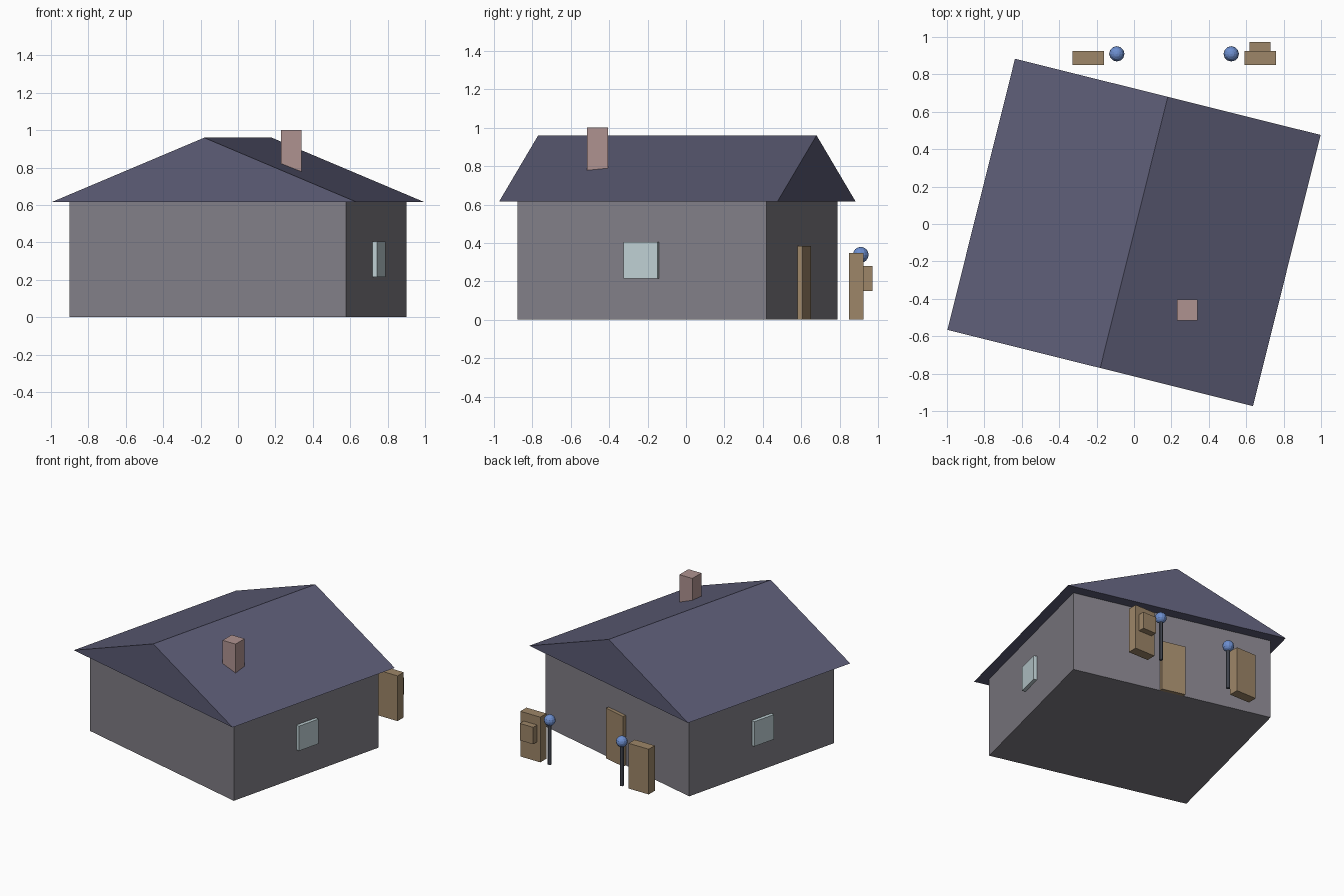
import bpy
import bmesh
import math
from mathutils import Matrix, Vector

cube = bpy.data.objects.get("Cube")
if cube:
    bpy.data.objects.remove(cube, do_unlink=True)


def material(name, rgb):
    mat = bpy.data.materials.new(name)
    mat.use_nodes = True
    colour = (*rgb, 1)
    mat.diffuse_color = colour
    mat.node_tree.nodes["Principled BSDF"].inputs["Base Color"].default_value = colour
    return mat


WALL = material("grey plaster", (0.22, 0.21, 0.24))
ROOF = material("slate purple", (0.107, 0.107, 0.181))
BRICK = material("dusty pink brick", (0.43, 0.29, 0.28))
GLASS = material("pale glass", (0.51, 0.62, 0.65))
WOOD = material("tan wood", (0.34, 0.24, 0.14))
BLUE = material("lamp blue", (0.15, 0.27, 0.62))
METAL = material("dark metal", (0.09, 0.1, 0.13))

# The house is turned on its plot; everything else is square to the axes
HOUSE = Matrix.Translation((0, -0.045, 0)) @ Matrix.Rotation(math.radians(-14), 4, "Z")
PLOT = Matrix.Identity(4)


def finish(name, bm, mat, frame=PLOT):
    bmesh.ops.recalc_face_normals(bm, faces=bm.faces)
    mesh = bpy.data.meshes.new(name)
    bm.to_mesh(mesh)
    bm.free()
    mesh.materials.append(mat)
    obj = bpy.data.objects.new(name, mesh)
    obj.matrix_world = frame
    bpy.context.collection.objects.link(obj)


def box(name, low, high, mat, frame=PLOT):
    low, high = Vector(low), Vector(high)
    bm = bmesh.new()
    place = Matrix.Translation((low + high) / 2) @ Matrix.Diagonal((*(high - low), 1))
    bmesh.ops.create_cube(bm, size=1, matrix=place)
    finish(name, bm, mat, frame)


# Walls
half_w, half_l, eaves, ridge = 0.763, 0.668, 0.615, 0.96
box("walls", (-half_w, -half_l, 0), (half_w, half_l, eaves), WALL, HOUSE)

# Gabled roof: triangle extruded from front to back
roof_w, roof_l = 0.842, 0.747
bm = bmesh.new()
profile = [(-roof_w, eaves), (roof_w, eaves), (0, ridge)]
gable = bm.faces.new([bm.verts.new((x, -roof_l, z)) for x, z in profile])
grown = bmesh.ops.extrude_face_region(bm, geom=[gable], use_keep_orig=True)
moved = [v for v in grown["geom"] if isinstance(v, bmesh.types.BMVert)]
bmesh.ops.translate(bm, verts=moved, vec=(0, 2 * roof_l, 0))
finish("roof", bm, ROOF, HOUSE)

# Chimney
box("chimney", (0.23, -0.515, 0.66), (0.34, -0.405, 1.0), BRICK)

# Side windows and back door, standing slightly proud of the walls
for name, side in (("left_window", 1), ("right_window", -1)):
    inner, outer = sorted((side * (half_w - 0.02), side * (half_w + 0.026)))
    box(name, (inner, -0.091, 0.215), (outer, 0.091, 0.405), GLASS, HOUSE)
box("door", (-0.091, half_l - 0.02, 0), (0.091, half_l + 0.026, 0.385), WOOD, HOUSE)

# Gate pillars, with a letter box on one
for name, x in (("left_pillar", 0.59), ("right_pillar", -0.33)):
    box(name, (x, 0.85, 0), (x + 0.17, 0.924, 0.347), WOOD)
box("letter_box", (0.617, 0.9, 0.15), (0.73, 0.972, 0.28), WOOD)

# Garden lamps: thin post and globe
for side, x in (("left", 0.52), ("right", -0.092)):
    bm = bmesh.new()
    bmesh.ops.create_cone(bm, cap_ends=True, segments=8, radius1=0.014, radius2=0.014,
                          depth=0.33, matrix=Matrix.Translation((x, 0.91, 0.165)))
    finish(side + "_lamp_post", bm, METAL)
    bm = bmesh.new()
    bmesh.ops.create_uvsphere(bm, u_segments=12, v_segments=8, radius=0.041,
                              matrix=Matrix.Translation((x, 0.91, 0.338)))
    finish(side + "_lamp_globe", bm, BLUE)
